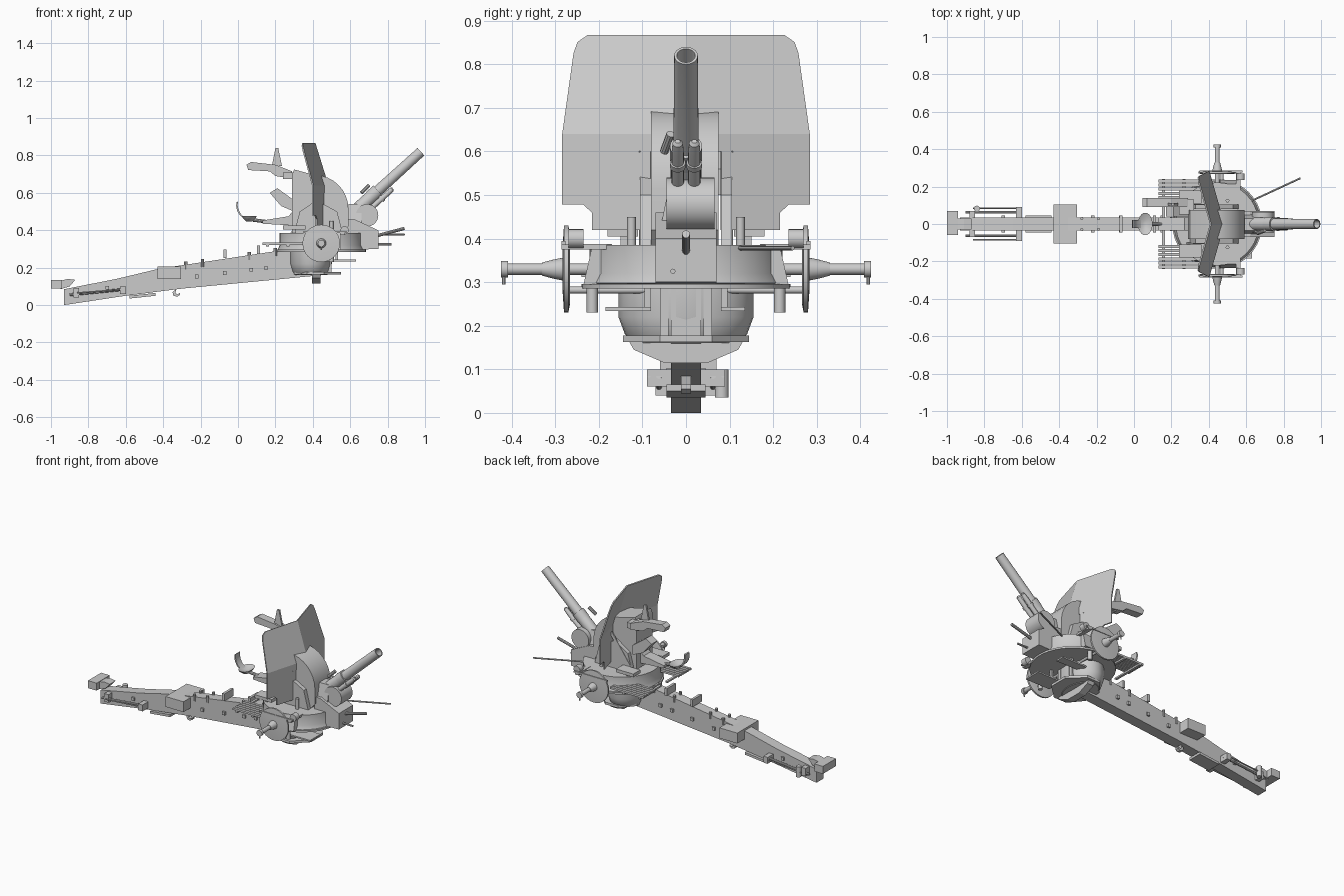
import bpy, bmesh, math
from mathutils import Vector


def finish(name, bm, smooth=False):
    bmesh.ops.remove_doubles(bm, verts=bm.verts, dist=1e-5)
    bmesh.ops.recalc_face_normals(bm, faces=bm.faces)
    me = bpy.data.meshes.new(name)
    bm.to_mesh(me)
    bm.free()
    ob = bpy.data.objects.new(name, me)
    bpy.context.collection.objects.link(ob)
    if smooth:
        bpy.ops.object.select_all(action='DESELECT')
        bpy.context.view_layer.objects.active = ob
        ob.select_set(True)
        bpy.ops.object.shade_smooth_by_angle(angle=math.radians(35))
    return ob


def prism(name, pts, a, b, axis='y', smooth=False):
    """Extrude a 2D outline from a to b: axis y uses (x,z), x uses (y,z), z uses (x,y)."""
    place = {'y': lambda u, v, w: (u, w, v), 'x': lambda u, v, w: (w, u, v), 'z': lambda u, v, w: (u, v, w)}[axis]
    bm = bmesh.new()
    lo = [bm.verts.new(place(u, v, a)) for u, v in pts]
    hi = [bm.verts.new(place(u, v, b)) for u, v in pts]
    bm.faces.new(lo)
    bm.faces.new(hi)
    n = len(pts)
    for i in range(n):
        j = (i + 1) % n
        bm.faces.new((lo[i], lo[j], hi[j], hi[i]))
    return finish(name, bm, smooth)


def box(name, x0, x1, y0, y1, z0, z1):
    return prism(name, [(x0, z0), (x1, z0), (x1, z1), (x0, z1)], y0, y1)


def lathe(name, p, q, prof, n=24, sx=1):
    """Revolve (radius, distance) pairs about the line from p to q."""
    p, q = Vector(p), Vector(q)
    rot = (q - p).to_track_quat('Z', 'Y')
    bm = bmesh.new()
    rings = []
    for r, t in prof:
        ring = []
        for i in range(n):
            a = 2 * math.pi * i / n
            o = rot @ Vector((r * math.cos(a), r * math.sin(a), t))
            ring.append(bm.verts.new((p.x + o.x * sx, p.y + o.y, p.z + o.z)))
        rings.append(ring)
    for A, B in zip(rings, rings[1:]):
        for i in range(n):
            j = (i + 1) % n
            bm.faces.new((A[i], A[j], B[j], B[i]))
    bm.faces.new(rings[0])
    bm.faces.new(rings[-1])
    return finish(name, bm, True)


def cyl(name, p, q, r, n=16):
    return lathe(name, p, q, [(r, 0), (r, (Vector(q) - Vector(p)).length)], n)


# Trail beam, its tool box and towing end
prism('trail', [(-.93, 0), (-.6, .05), (-.3, .088), (.5, .165), (.5, .29), (.28, .30),
                (-.42, .195), (-.65, .14), (-.93, .085)], -.034, .034)
box('trail_box', -.43, -.305, -.105, .105, .14, .205)
box('coupling', -1, -.94, -.06, .07, .088, .135)
prism('coupling_neck', [(-.95, .085), (-.9, .1), (-.87, .135), (-.91, .14), (-.95, .13)], -.03, .03)
for s in (-1, 1):
    cyl('trail_tool', (-.9, s * .062, .055), (-.6, s * .062, .085), .007, 8)
    cyl('trail_tool_long', (-.86, s * .085, .065), (-.6, s * .085, .085), .004, 8)
    box('trail_clamp', -.88, -.85, s * .03, s * .07, .04, .09)
    box('trail_clamp', -.63, -.6, s * .03, s * .09, .06, .1)
    for x in (-.7, -.22, -.07, .07, .15):
        z = .17 + .125 * x
        box('trail_lug', x - .009, x + .009, s * .03, s * .045, z, z + .02)
    for x in (-.28, -.19, .06, .2):
        z = .262 + .15 * x
        cyl('trail_pin', (x, s * .03, z - .03), (x, s * .03, z + .012), .009, 8)
cyl('trail_roller', (-.84, .082, .035), (-.84, .082, .1), .016)
prism('trail_foot', [(-.58, .035), (-.44, .05), (-.44, .065), (-.58, .05)], -.045, .045)
for x in (-.07, .11):
    box('trail_handle', x - .008, x + .008, -.045, .045, .26 + .12 * x, .305 + .12 * x)
prism('trail_hook', [(-.35, .07), (-.345, .05), (-.325, .045), (-.31, .055), (-.31, .065),
                     (-.325, .057), (-.335, .065), (-.33, .085)], -.012, .012)

# Lower drum, base plate and spade
lathe('lower_drum', (.39, 0, .16), (.39, 0, .3),
      [(.12, 0), (.14, .02), (.155, .06), (.155, .13)], 32, .72)
prism('base_plate', [(.3, -.06), (.37, -.145), (.46, -.145), (.55, -.06), (.55, .06),
                     (.46, .145), (.37, .145), (.3, .06)], .163, .178, 'z')
prism('spade', [(-.13, .163), (-.12, .145), (-.05, .115), (.05, .115), (.12, .145), (.13, .163)], .395, .44, 'x')

# Saddle ring with front housing
lathe('saddle_ring', (.445, 0, .29), (.445, 0, .385),
      [(.215, 0), (.232, .008), (.222, .03), (.222, .095)], 40)
lathe('ring_flange', (.445, 0, .285), (.445, 0, .296), [(.24, 0), (.24, .011)], 40)
prism('front_housing', [(.58, .295), (.75, .3), (.75, .40), (.62, .46), (.58, .46)], -.07, .07)
prism('front_tower', [(-.068, .38), (.068, .38), (.03, .54), (-.035, .54)], .59, .66, 'x')
cyl('trunnion_drum', (.69, -.045, .48), (.69, .065, .48), .06, 32)

# Mirrored wheels, axles, steps and brackets
for s in (-1, 1):
    lathe('side_disc', (.445, s * .266, .33), (.445, s * .284, .33),
          [(.08, 0), (.1, .004), (.1, .014), (.04, .018)], 32)
    cyl('axle', (.445, s * .2, .33), (.445, s * .425, .33), .013)
    lathe('axle_hub', (.445, s * .284, .33), (.445, s * .33, .33), [(.026, 0), (.022, .02), (.015, .046)])
    cyl('axle_cap', (.445, s * .408, .33), (.445, s * .425, .33), .019)
    cyl('axle_pin', (.445, s * .418, .295), (.445, s * .418, .33), .004, 8)
    box('side_rail', .35, .58, s * .276, s * .286, .385, .395)
    box('rail_arm', .545, .57, s * .17, s * .286, .375, .388)
    cyl('bracket_ball', (.57, s * .235, .4), (.57, s * .27, .4), .022)
    cyl('jack_handle', (.5, s * .215, .23), (.5, s * .215, .29), .013, 12)
    prism('gusset', [(s * .235, .295), (s * .19, .295), (s * .19, .385), (s * .215, .385)], .46, .55, 'x')
    for i in range(6):
        y = s * (.12 + .022 * i)
        box('step_slat', .13, .36, y - .008, y + .008, .322, .334)
    for x in (.15, .26):
        box('step_bearer', x, x + .015, s * .03, s * .24, .312, .322)
    box('lower_step', .46, .63, s * .08, s * (.185 if s < 0 else .135), .234, .243)
    box('step_hanger', .52, .535, s * .08, s * .095, .24, .295)
    box('drum_rib', .47, .5, s * .04, s * .06, .175, .29)
    box('seat_step', .24, .36, s * .11, s * .18, .405, .425)
    box('seat_step_post', .29, .31, s * .13, s * .15, .38, .41)
    cyl('top_pivot', (.5, s * .125, .38), (.5, s * .125, .45), .01, 12)
cyl('cross_bar', (.47, -.27, .282), (.47, .27, .282), .008, 12)
cyl('aiming_rod', (.62, .12, .378), (.89, .245, .378), .005, 8)
cyl('front_rod', (.74, 0, .37), (.89, 0, .41), .009, 10)
cyl('front_peg', (.74, -.03, .325), (.82, -.03, .325), .006, 8)

# Folded shield with cut lower corners
def shield_point(y, z):
    return (.48 - .31 * max(0, z - .64) - .285 * abs(y), y, z)

bm = bmesh.new()
for s in (-1, 1):
    for outline in ([(0, .64), (.283, .64), (.257, .825), (.248, .85), (.225, .866), (0, .866)],
                    [(.08, .42), (.215, .42), (.215, .46), (.235, .478), (.283, .478), (.283, .64), (0, .64), (0, .6), (.08, .6)]):
        bm.faces.new([bm.verts.new(shield_point(s * y, z)) for y, z in outline])
shield = finish('shield', bm)
mod = shield.modifiers.new('thickness', 'SOLIDIFY')
mod.thickness = .008
mod.offset = 0
for s in (-1, 1):
    prism('shield_stay', [(.28, .385), (.31, .385), (.455, .6), (.44, .61)], s * .1, s * .108)

# Curved hood wrapping the cradle, cheeks open to the rear
arc = [(.41 + .18 * math.cos(a), .515 + .18 * math.sin(a)) for a in [math.pi / 2 * i / 8 for i in range(9)]]
prism('hood', [(.59, .42)] + arc + [(.3, .725), (.29, .7), (.29, .40), (.56, .385)], -.08, .075, 'y', True)
for s in (-1, 1):
    prism('cradle_cheek', [(.3, .385), (.56, .385), (.53, .5), (.42, .56), (.33, .5)], s * .08, s * .105)

# Barrel with open bore, recoil cylinders and collar
d = Vector((.74, 0, .672)).normalized()
up = Vector((-d.z, 0, d.x))
muzzle = Vector((.978, 0, .82))
base = muzzle - d * .56
lathe('barrel', base, muzzle, [(.035, 0), (.035, .2), (.029, .24), (.027, .56), (.021, .56), (.021, .34)], 32)
for s in (-1, 1):
    c = muzzle - up * .045 + Vector((0, s * .019, 0))
    a, b = c - d * .43, c - d * .245
    lathe('recoil_cylinder', a, b, [(.014, 0), (.014, .15), (.012, .18), (.006, .187)], 16)
    cyl('recoil_band', c - d * .33, c - d * .315, .018)
c = muzzle - d * .36
cyl('barrel_collar', c, c + d * .05, .037, 24)
cyl('front_sight', (.66, -.05, .60), (.70, -.035, .64), .01, 10)

# Rear sight arm and lever
prism('sight_arm', [(.29, .675), (.29, .715), (.2, .75), (.07, .765), (.045, .75), (.055, .722),
                    (.17, .715), (.2, .69)], .09, .14)
prism('sight_lever', [(.18, .74), (.235, .745), (.215, .84), (.2, .84)], .1, .112)
box('sight_bracket', .24, .32, .05, .13, .675, .71)
prism('control_bracket', [(.17, .6), (.21, .625), (.3, .56), (.3, .5), (.23, .53)], .04, .1)

# Operator seat with bracket and curved back
prism('seat_arm', [(.13, .435), (.3, .425), (.3, .51), (.27, .475), (.13, .452)], -.035, .035)
lathe('seat_pan', (.06, 0, .447), (.06, 0, .482), [(.025, 0), (.055, .02), (.06, .028), (.052, .025), (.02, .012)], 24, .65)
back = [(.03, .465), (.01, .48), (-.005, .505), (-.01, .53), (-.008, .55)]
prism('seat_back', back + [(x + .008, z + .003) for x, z in reversed(back)], -.022, .022, 'y', True)
cyl('seat_strut', (.08, 0, .455), (.16, 0, .445), .01, 10)
